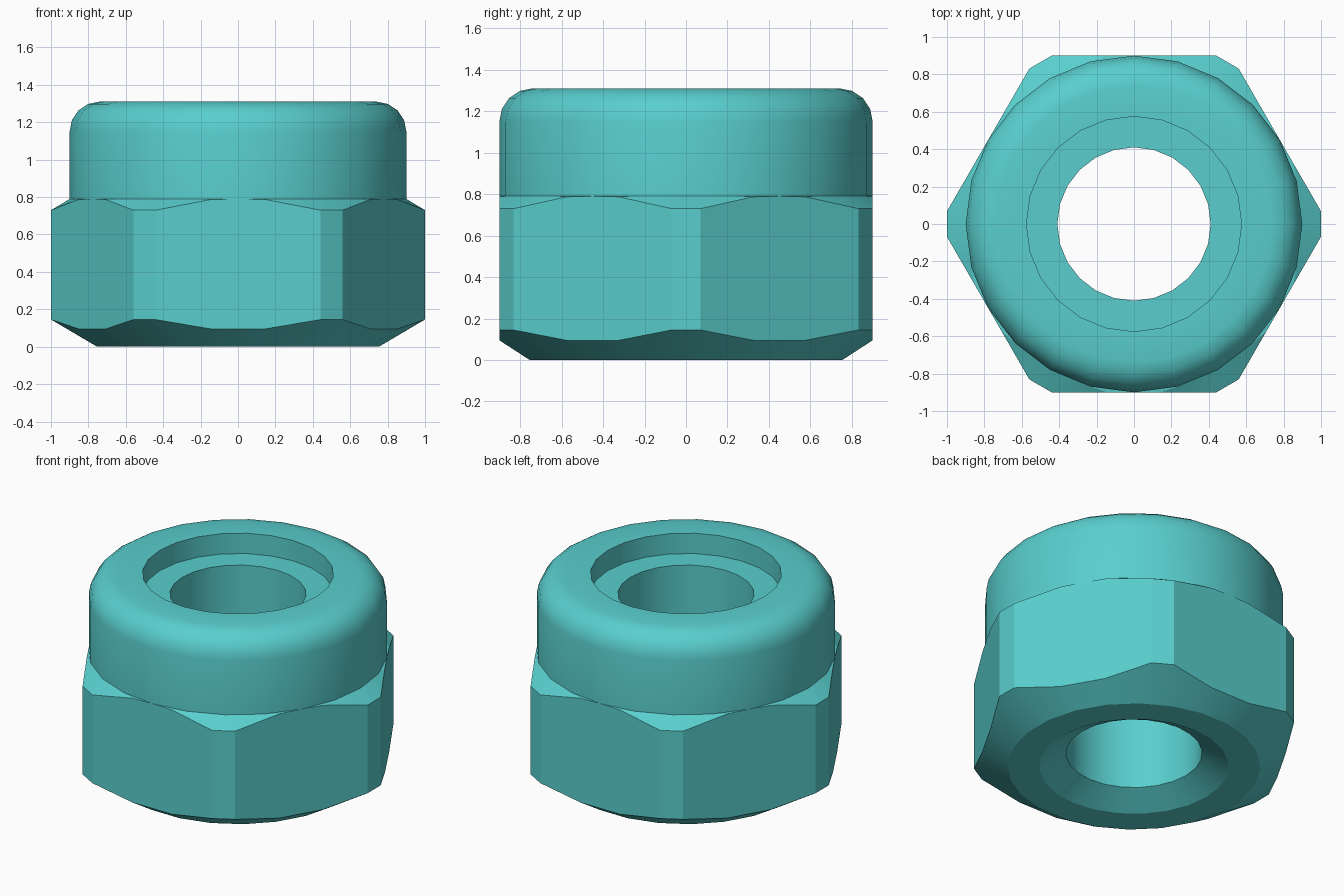
import bpy
import bmesh
from math import sin, cos, pi, radians

cube = bpy.data.objects.get("Cube")
if cube:
    bpy.data.objects.remove(cube, do_unlink=True)

SIDES = 24
STEP = 2 * pi / SIDES
bm = bmesh.new()


def ring(radius, z, shift=0.0):
    """Round ring of vertices; shift is a fraction of one step."""
    return [bm.verts.new((radius * cos((k + shift) * STEP),
                          radius * sin((k + shift) * STEP), z))
            for k in range(SIDES)]


def hex_ring(z_flat, z_corner):
    """Hexagon with trimmed corners and an edge that arcs along each flat."""
    verts = []
    for i in range(6):
        a = radians(30 + 60 * i)
        for s, z in ((-0.44, z_corner), (-0.145, z_flat),
                     (0.145, z_flat), (0.44, z_corner)):
            verts.append(bm.verts.new((0.9 * cos(a) - s * sin(a),
                                       0.9 * sin(a) + s * cos(a), z)))
    return verts


def bridge(a, b):
    for k in range(SIDES):
        n = (k + 1) % SIDES
        bm.faces.new((a[k], a[n], b[n], b[k]))


def bridge_staggered(a, b):
    """Join ring a to ring b, which is turned by half a step."""
    for k in range(SIDES):
        n = (k + 1) % SIDES
        bm.faces.new((a[k], a[n], b[k]))
        bm.faces.new((b[k], a[n], b[n]))


# Hexagonal body with chamfered ends
hex_low = hex_ring(0.095, 0.145)
hex_high = hex_ring(0.787, 0.73)
foot = ring(0.76, 0, 0.5)
bridge(foot, hex_low)
bridge(hex_low, hex_high)

# Round collar with rolled rim, insert recess, bore and countersink
profile = [(0.9, 0.79)]
for i in range(5):
    t = i * pi / 8
    profile.append((0.74 + 0.16 * cos(t), 1.15 + 0.16 * sin(t)))
profile += [(0.575, 1.31), (0.575, 1.175), (0.41, 1.175),
            (0.41, 0.09), (0.57, 0)]
rings = [ring(r, z) for r, z in profile]
for lower, upper in zip(rings, rings[1:]):
    bridge(lower, upper)

# Shoulder above the hexagon and flat underside
bridge_staggered(rings[0], hex_high)
bridge_staggered(rings[-1], foot)

bmesh.ops.recalc_face_normals(bm, faces=bm.faces)
mesh = bpy.data.meshes.new("lock_nut")
bm.to_mesh(mesh)
bm.free()
nut = bpy.data.objects.new("lock_nut", mesh)
bpy.context.collection.objects.link(nut)

# Turquoise finish
mat = bpy.data.materials.new("turquoise")
mat.use_nodes = True
color = (0.1, 0.62, 0.615, 1)
mat.diffuse_color = color
mat.node_tree.nodes["Principled BSDF"].inputs["Base Color"].default_value = color
mesh.materials.append(mat)

bpy.ops.object.select_all(action='DESELECT')
nut.select_set(True)
bpy.context.view_layer.objects.active = nut
bpy.ops.object.shade_smooth_by_angle(angle=radians(25))
